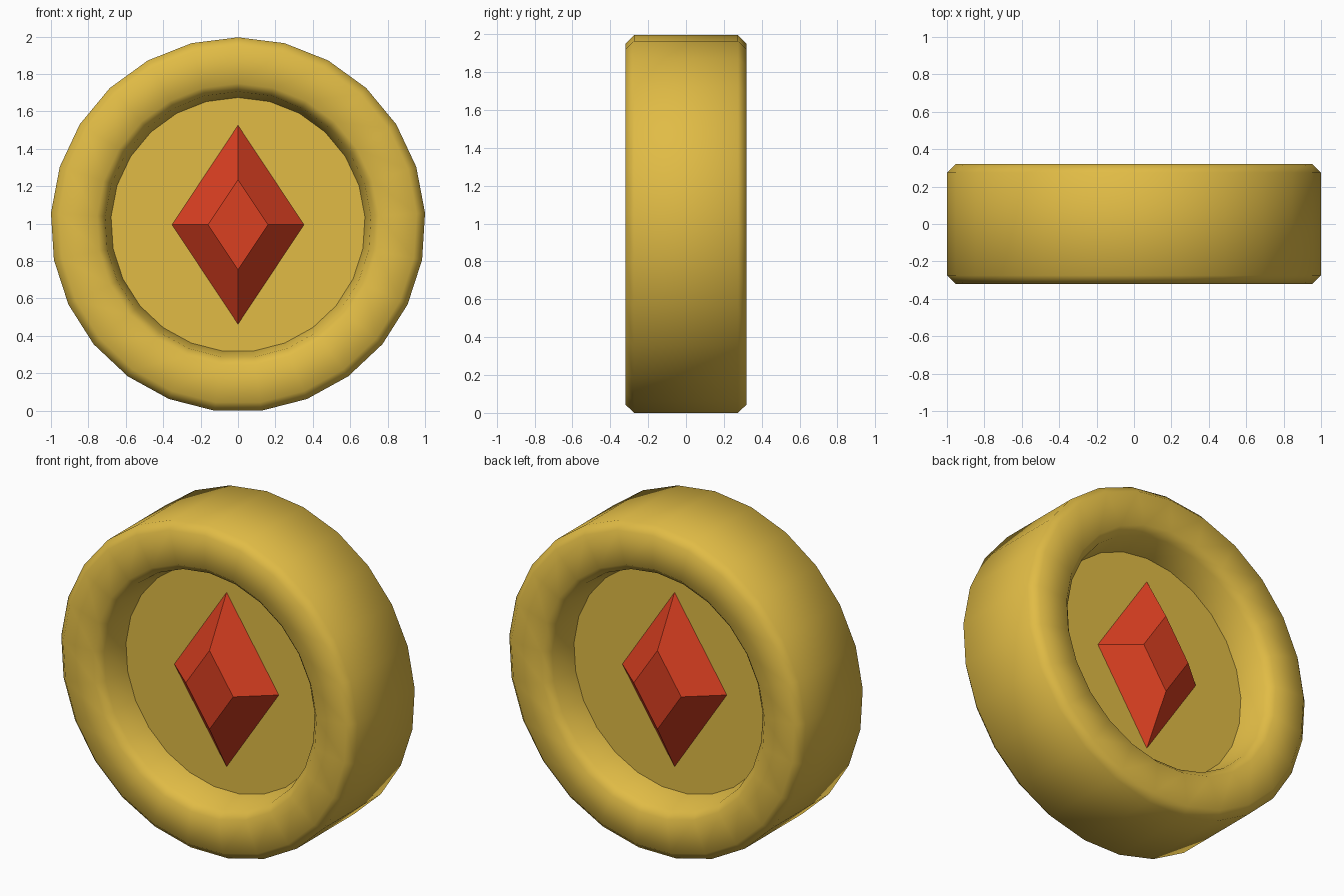
import bpy, bmesh
from math import sin, cos, tau

if "Cube" in bpy.data.objects:
    bpy.data.objects.remove(bpy.data.objects["Cube"])

SIDES = 25
CZ = 0.994


def material(name, color):
    m = bpy.data.materials.new(name)
    m.diffuse_color = color
    m.use_nodes = True
    m.node_tree.nodes["Principled BSDF"].inputs["Base Color"].default_value = m.diffuse_color
    return m


def make_object(name, bm, mat):
    bmesh.ops.recalc_face_normals(bm, faces=bm.faces)
    me = bpy.data.meshes.new(name)
    bm.to_mesh(me)
    bm.free()
    me.materials.append(mat)
    ob = bpy.data.objects.new(name, me)
    bpy.context.collection.objects.link(ob)
    return ob


gold = material("gold", (0.75, 0.5, 0.06, 1))
red = material("red", (0.7, 0.05, 0.015, 1))

# Coin: chamfered rim lathed around y, with a recessed floor on both sides
half = [(0.68, -0.11), (0.712, -0.275), (0.755, -0.32), (0.957, -0.32), (1.002, -0.275)]
profile = half + [(r, -y) for r, y in reversed(half)]
bm = bmesh.new()
rings = []
for r, y in profile:
    rings.append([bm.verts.new((r * sin(tau * i / SIDES), y, CZ + r * cos(tau * i / SIDES)))
                  for i in range(SIDES)])
for a, b in zip(rings, rings[1:]):
    for i in range(SIDES):
        j = (i + 1) % SIDES
        bm.faces.new((a[i], a[j], b[j], b[i])).smooth = True
for ring in (rings[0], rings[-1]):
    floor = bm.faces.new(ring)
    for e in floor.edges:
        e.smooth = False
make_object("coin", bm, gold)


# Gems: flat-topped diamonds standing on each floor
def gem(name, side):
    bm = bmesh.new()
    loops = []
    for w, h, y in ((0.355, 0.535, 0.108), (0.16, 0.24, 0.275)):
        loops.append([bm.verts.new((x, side * y, CZ + z))
                      for x, z in ((w, 0), (0, h), (-w, 0), (0, -h))])
    base, top = loops
    for i in range(4):
        j = (i + 1) % 4
        bm.faces.new((base[i], base[j], top[j], top[i]))
    bm.faces.new(base)
    bm.faces.new(top)
    make_object(name, bm, red)


gem("front_gem", -1)
gem("back_gem", 1)
